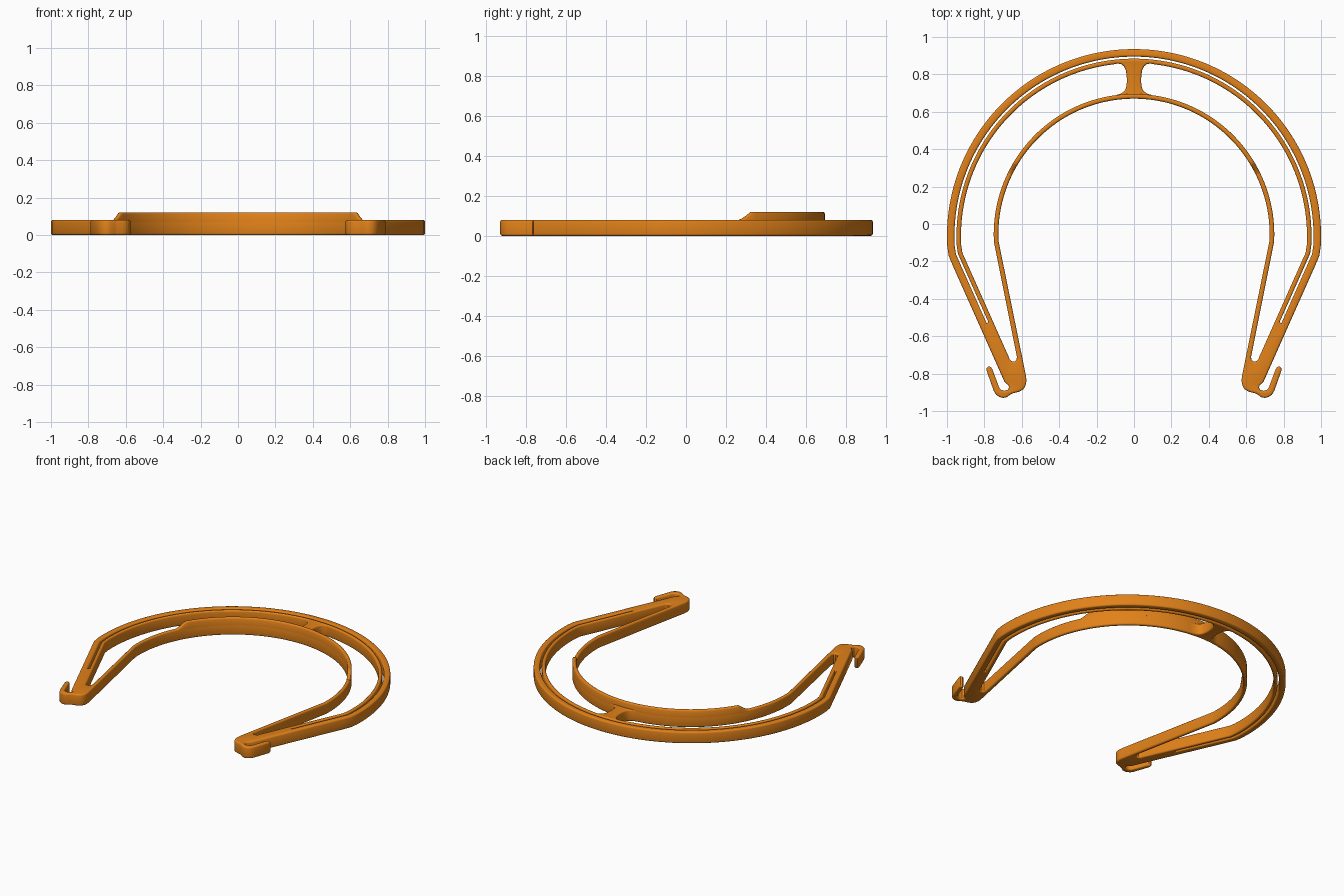
import bpy, bmesh
from math import sin, cos, radians

if "Cube" in bpy.data.objects:
    bpy.data.objects.remove(bpy.data.objects["Cube"])

H, B = 0.08, 0.01           # body height, edge rounding
CY, CI = -0.065, -0.055     # centres of outer and inner arcs

mat = bpy.data.materials.new("orange_plastic")
mat.diffuse_color = (0.75, 0.22, 0.01, 1)
mat.use_nodes = True
mat.node_tree.nodes["Principled BSDF"].inputs["Base Color"].default_value = mat.diffuse_color


def arc(r, a0, a1, cy, n=60):
    return [(r * cos(radians(a0 + (a1 - a0) * i / n)),
             cy + r * sin(radians(a0 + (a1 - a0) * i / n))) for i in range(n + 1)]


def band(d, y_end, a0=90):
    """Outer strap line moved inwards by d: arc, soft bend, straight arm."""
    pts = arc(1 - d, a0, -3, CY)
    for x, y, a in ((0.991, -0.17, -12), (0.97, -0.22, -22)):
        pts.append((x - d * cos(radians(a)), y - d * sin(radians(a))))
    pts.append((0.97 - 0.445 * (-0.22 - y_end) - d * 1.095, y_end))
    return pts


def mirror(pts):
    return [(-x, y) for x, y in reversed(pts)]


def finish(ob):
    ob.data.materials.clear()
    ob.data.materials.append(mat)
    bpy.ops.object.select_all(action='DESELECT')
    ob.select_set(True)
    bpy.context.view_layer.objects.active = ob
    bpy.ops.object.shade_smooth_by_angle(angle=radians(35))


# outer outline: strap, hook, arm end, inner forehead edge
hook = [(0.672, -0.862), (0.668, -0.875), (0.675, -0.887), (0.69, -0.892), (0.708, -0.888),
        (0.72, -0.876), (0.757, -0.778), (0.765, -0.765), (0.777, -0.761), (0.787, -0.768),
        (0.789, -0.782), (0.75, -0.892), (0.738, -0.912), (0.72, -0.925), (0.70, -0.93),
        (0.68, -0.926), (0.66, -0.911), (0.645, -0.904), (0.615, -0.897), (0.592, -0.884),
        (0.58, -0.865), (0.575, -0.84), (0.577, -0.815)]
right = band(0, -0.845) + hook + arc(0.725, -3, 90, CI)
outline = right + mirror(right)[1:-1]

# narrow slot for the visor sheet
so, si = band(0.04, -0.53), band(0.051, -0.525)
slot = so + list(reversed(si))[:-1] + mirror(si) [len(si) - 1:]
slot = mirror(so)[:-1] + so + list(reversed(si)) + mirror(list(reversed(si)))[1:]

# large opening on one side of the central bridge
gap = (band(0.075, -0.71, 83) + [(0.664, -0.726), (0.652, -0.735), (0.638, -0.735), (0.628, -0.726),
       (0.626, -0.71)] + arc(0.75, -3, 82.5, CI) +
       [(0.07, 0.697), (0.052, 0.71), (0.042, 0.73), (0.038, 0.76), (0.039, 0.79),
        (0.043, 0.82), (0.053, 0.842), (0.068, 0.855), (0.088, 0.858)])

cu = bpy.data.curves.new("headband_frame", 'CURVE')
cu.dimensions = '2D'
cu.fill_mode = 'BOTH'
cu.extrude = H / 2 - B
cu.bevel_depth = B
cu.bevel_resolution = 2
cu.offset = -B
for pts in (outline, slot, gap, mirror(gap)):
    sp = cu.splines.new('POLY')
    sp.points.add(len(pts) - 1)
    for p, (x, y) in zip(sp.points, pts):
        p.co = (x, y, 0, 1)
    sp.use_cyclic_u = True
frame = bpy.data.objects.new("headband_frame", cu)
bpy.context.collection.objects.link(frame)
bpy.context.view_layer.objects.active = frame
frame.select_set(True)
bpy.ops.object.convert(target='MESH')
frame = bpy.context.object
bm = bmesh.new()
bm.from_mesh(frame.data)
bmesh.ops.remove_doubles(bm, verts=bm.verts, dist=0.0002)
bmesh.ops.translate(bm, verts=bm.verts, vec=(0, 0, H / 2))
bm.to_mesh(frame.data)
bm.free()
finish(frame)

# raised forehead rim with sloped ends
bm = bmesh.new()
a0, a1 = 26, 31
angles = [a0 + (a1 - a0) * i / 6 for i in range(7)]
angles += [a1 + (180 - 2 * a1) * i / 80 for i in range(1, 80)]
angles += [180 - a0 - (a1 - a0) * (6 - i) / 6 for i in range(7)]
rings = []
for a in angles:
    t = min(1, (min(a, 180 - a) - a0) / (a1 - a0))
    top = H + 0.001 + 0.039 * t ** 1.3
    prof = [(0.725, 0.066), (0.725, top - 0.009), (0.728, top - 0.003), (0.733, top),
            (0.742, top), (0.747, top - 0.003), (0.75, top - 0.009), (0.75, 0.066)]
    rings.append([bm.verts.new((r * cos(radians(a)), CI + r * sin(radians(a)), z)) for r, z in prof])
for p, q in zip(rings, rings[1:]):
    for i in range(8):
        j = (i + 1) % 8
        bm.faces.new((p[i], p[j], q[j], q[i]))
bm.faces.new(rings[0])
bm.faces.new(rings[-1])
bmesh.ops.recalc_face_normals(bm, faces=bm.faces)
me = bpy.data.meshes.new("forehead_rim")
bm.to_mesh(me)
bm.free()
rim = bpy.data.objects.new("forehead_rim", me)
bpy.context.collection.objects.link(rim)
finish(rim)
